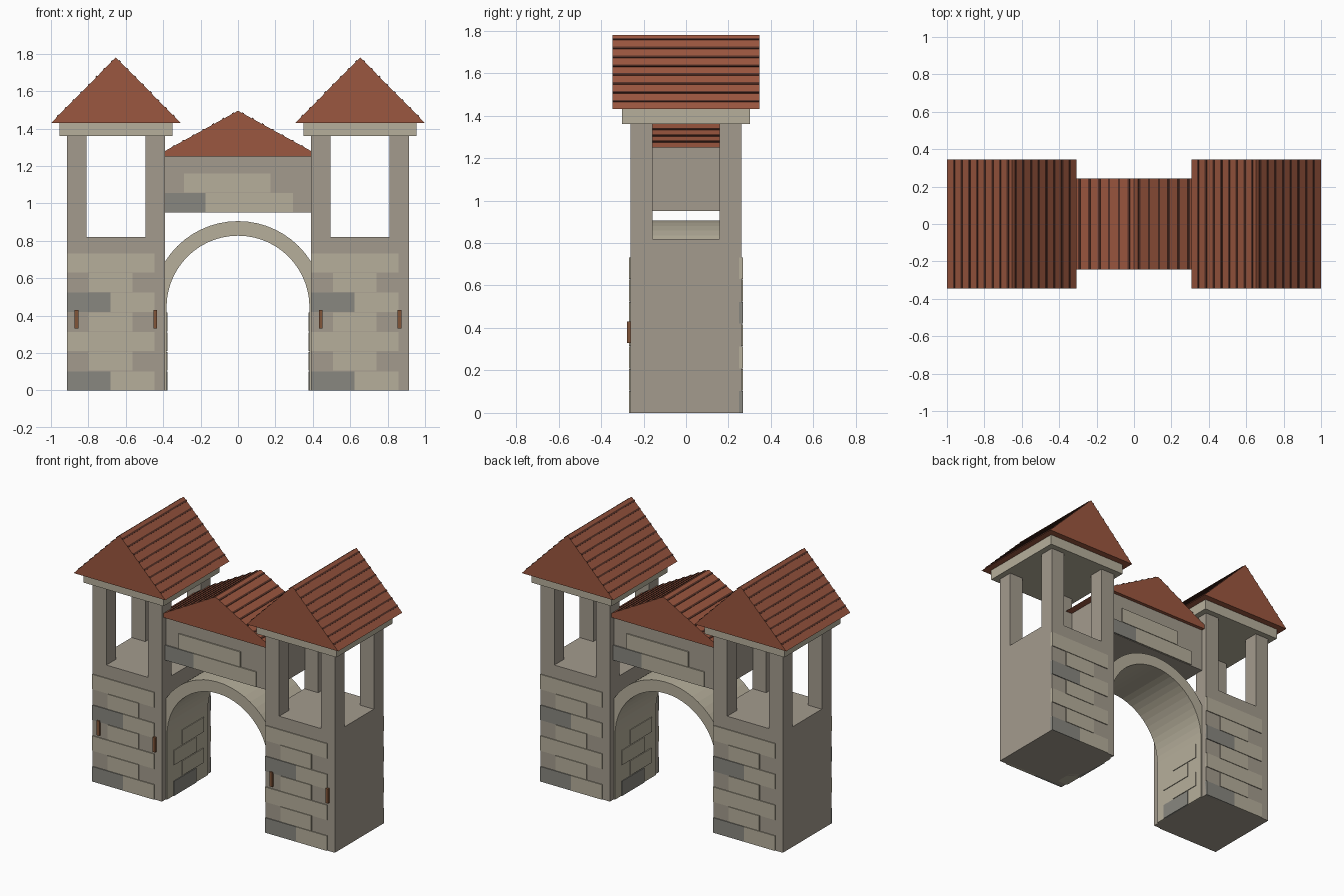
import bpy
from math import pi, sin, cos, atan2, hypot
from mathutils import Matrix, Vector

if "Cube" in bpy.data.objects:
    bpy.data.objects.remove(bpy.data.objects["Cube"])


def mat(name, r, g, b):
    m = bpy.data.materials.new(name)
    m.diffuse_color = (r, g, b, 1)
    m.use_nodes = True
    m.node_tree.nodes["Principled BSDF"].inputs["Base Color"].default_value = m.diffuse_color
    return m


WALL = mat("wall_stone", 0.37, 0.33, 0.27)
LIGHT = mat("light_stone", 0.47, 0.43, 0.33)
DARK = mat("dark_stone", 0.25, 0.245, 0.215)
TILE = mat("roof_tile", 0.33, 0.095, 0.05)
SEAM = mat("roof_seam", 0.09, 0.03, 0.02)
WOOD = mat("wood", 0.22, 0.09, 0.04)


def mesh_obj(name, verts, faces, material):
    me = bpy.data.meshes.new(name)
    me.from_pydata(verts, [], faces)
    me.materials.append(material)
    ob = bpy.data.objects.new(name, me)
    bpy.context.collection.objects.link(ob)
    return ob


def extrude_y(name, profile, hy, material):
    """Prism from an anticlockwise x/z outline, spanning y -hy..hy."""
    n = len(profile)
    verts = [(x, y, z) for y in (-hy, hy) for x, z in profile]
    faces = [tuple(range(n)), tuple(range(2 * n - 1, n - 1, -1))]
    faces += [(i, i + n, (i + 1) % n + n, (i + 1) % n) for i in range(n)]
    return mesh_obj(name, verts, faces, material)


def box(name, x0, x1, y0, y1, z0, z1, material):
    ob = extrude_y(name, [(x0, z0), (x1, z0), (x1, z1), (x0, z1)], (y1 - y0) / 2, material)
    ob.data.transform(Matrix.Translation((0, (y0 + y1) / 2, 0)))
    return ob


def turned_pair(name, *args):
    """Box plus a copy turned half way round z."""
    ob = box("front_" + name, *args)
    back = ob.copy()
    back.name = "back_" + name
    back.data = ob.data.copy()
    back.data.transform(Matrix.Rotation(pi, 4, 'Z'))
    bpy.context.collection.objects.link(back)


def gable_roof(name, cx, hw, hy, z0, z1, rows):
    """Triangular roof with its ridge along y and raised seams on both slopes."""
    extrude_y(name, [(cx - hw, z0), (cx + hw, z0), (cx, z1)], hy, TILE)
    h = z1 - z0
    slope = hypot(hw, h)
    for s in (-1, 1):
        for i in range(rows):
            t = (i + 0.9) / (rows + 0.4)
            seam = box(name + "_seam", -0.006, 0.006, -hy, hy, -0.004, 0.004, SEAM)
            seam.data.transform(Matrix.Translation((cx + s * hw * (1 - t), 0, z0 + h * t))
                                @ Matrix.Rotation(s * atan2(h, hw), 4, 'Y'))


C, H, P = 0.653, 0.262, 0.104   # tower centre, half width, pillar width
ROW = 0.105                     # brick course height

for s in (-1, 1):
    c = s * C
    # tower body, corner pillars, cornice and roof
    box("tower_base", c - H, c + H, -H, H, 0, 0.82, WALL)
    for px in (c - H, c + H - P):
        for py in (-H, H - P):
            box("corner_pillar", px, px + P, py, py + P, 0.82, 1.36, WALL)
    box("cornice", c - 0.302, c + 0.302, -0.302, 0.302, 1.36, 1.43, LIGHT)
    gable_roof("tower_roof", c, 0.346, 0.346, 1.43, 1.78, 8)

    # staggered bricks on front and back
    for r in range(7):
        spans = [(-0.262, -0.029), (-0.029, 0.206)] if r % 2 == 0 else [(-0.145, 0.088)]
        for k, (a, b) in enumerate(spans):
            m = DARK if r in (0, 4) and k == 0 else LIGHT
            turned_pair("tower_brick", c + a, c + b, -0.268, -0.25, r * ROW, r * ROW + 0.102, m)

    # wooden slats on the front only
    for o in (-0.211, 0.211):
        box("slat", c + o - 0.01, c + o + 0.01, -0.277, -0.25, 0.33, 0.43, WOOD)

# bricks inside the passage
for r in range(4):
    a, b = (-0.15, 0.09) if r % 2 == 0 else (-0.06, 0.17)
    turned_pair("passage_brick", -0.4, -0.377, a, b, r * ROW, r * ROW + 0.1, DARK if r == 0 else LIGHT)

# arch ring with straight legs
R, RI, ZC, N = 0.46, 0.382, 0.445, 28
arc = lambda r: [(r * cos(pi * i / N), ZC + r * sin(pi * i / N)) for i in range(N + 1)]
outer = [(R, 0)] + arc(R) + [(-R, 0)]
inner = [(RI, 0)] + arc(RI) + [(-RI, 0)]
n = len(outer)
HY = 0.22
verts = [(x, y, z) for y in (-HY, HY) for prof in (outer, inner) for x, z in prof]
faces = []
for i in range(n - 1):
    j = i + 1
    faces += [(i, j, n + j, n + i), (2 * n + i, 3 * n + i, 3 * n + j, 2 * n + j),
              (i, 2 * n + i, 2 * n + j, j), (n + i, n + j, 3 * n + j, 3 * n + i)]
for i in (0, n - 1):
    faces.append((i, n + i, 3 * n + i, 2 * n + i))
mesh_obj("gate_arch", verts, faces, LIGHT)

# bridge wall, its bricks and roof
box("bridge_wall", -0.394, 0.394, -0.22, 0.22, 0.95, 1.25, WALL)
for x0, x1, z, m in [(-0.39, -0.175, 0.953, DARK), (-0.175, 0.06, 0.953, LIGHT), (0.06, 0.295, 0.953, LIGHT),
                     (-0.29, -0.058, 1.058, LIGHT), (-0.058, 0.175, 1.058, LIGHT)]:
    turned_pair("bridge_brick", x0, x1, -0.228, -0.21, z, z + 0.102, m)
gable_roof("bridge_roof", 0, 0.445, 0.244, 1.25, 1.495, 8)
